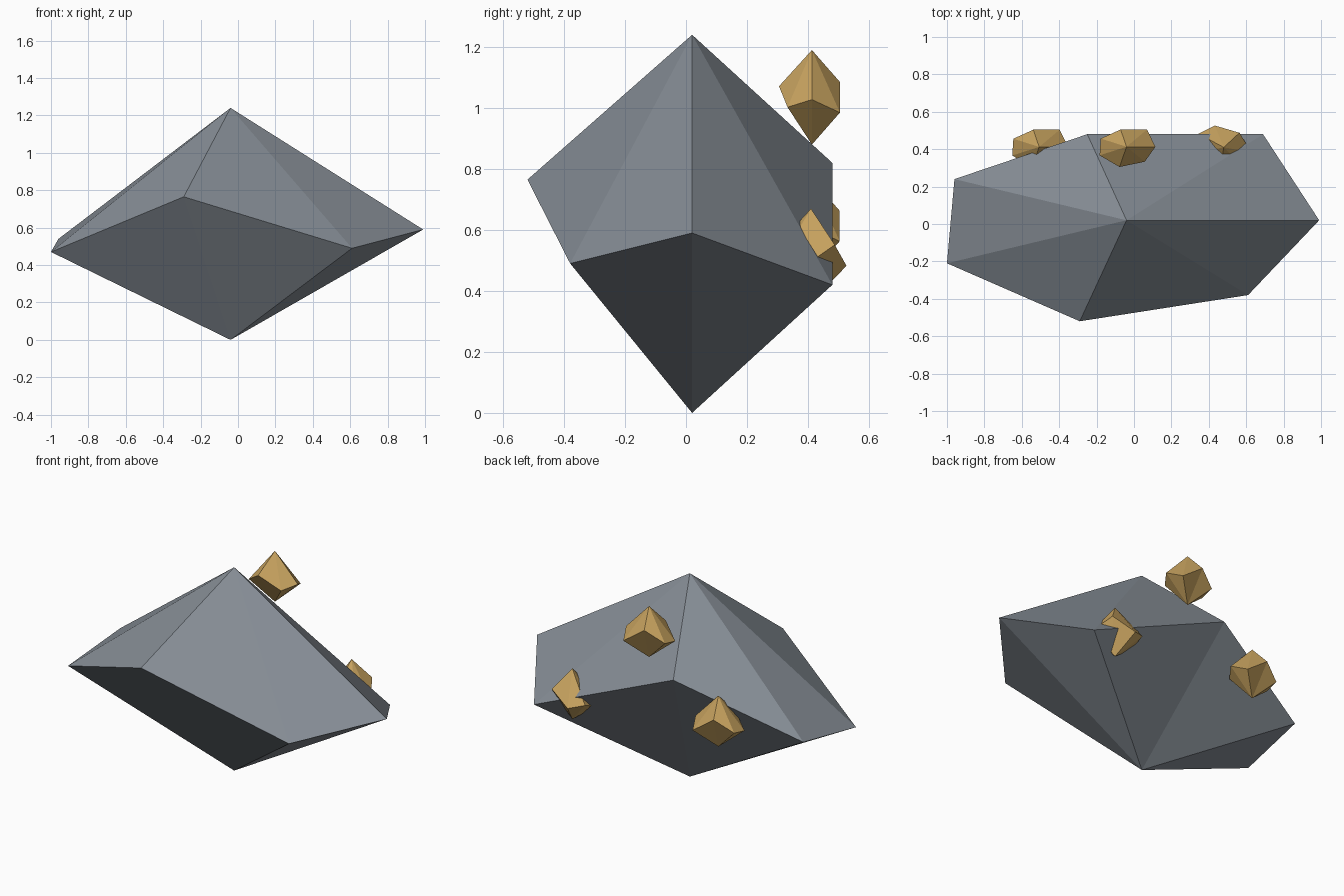
import bpy, bmesh, math
from mathutils import Matrix, Vector

if "Cube" in bpy.data.objects:
    bpy.data.objects.remove(bpy.data.objects["Cube"])

# Seven uneven belt points around the pole axis, shared by boulder and nuggets
BELT = [(1.03, 0.0, 0.59), (0.73, 0.46, 0.42), (-0.21, 0.46, 0.82),
        (-0.92, 0.22, 0.54), (-0.96, -0.23, 0.47), (-0.25, -0.54, 0.765),
        (0.65, -0.40, 0.49)]
HEIGHT = 1.24


def material(name, color):
    m = bpy.data.materials.new(name)
    m.diffuse_color = (*color, 1)
    m.use_nodes = True
    m.node_tree.nodes["Principled BSDF"].inputs["Base Color"].default_value = m.diffuse_color
    return m


def faceted_stone(name, base, scale, turn, mat):
    """Irregular seven-sided double pyramid standing on its lower tip."""
    bm = bmesh.new()
    top = bm.verts.new((0, 0, HEIGHT))
    bottom = bm.verts.new((0, 0, 0))
    belt = [bm.verts.new(p) for p in BELT]
    for i, a in enumerate(belt):
        b = belt[(i + 1) % len(belt)]
        bm.faces.new((a, b, top))
        bm.faces.new((b, a, bottom))
    bm.transform(Matrix.Translation(Vector(base))
                 @ Matrix.Rotation(math.radians(turn), 4, 'Z')
                 @ Matrix.Diagonal((*scale, 1)))
    mesh = bpy.data.meshes.new(name)
    bm.to_mesh(mesh)
    bm.free()
    mesh.materials.append(mat)
    obj = bpy.data.objects.new(name, mesh)
    bpy.context.collection.objects.link(obj)
    return obj


stone = material("slate_grey", (0.24, 0.27, 0.305))
gold = material("ore_gold", (0.59, 0.375, 0.118))

# Main rock
faceted_stone("boulder", (-0.04, 0.02, 0), (1, 1, 1), 0, stone)

# Ore nuggets along the back
NUGGET = (0.15, 0.2, 0.25)
faceted_stone("upper_nugget", (-0.04, 0.413, 0.88), NUGGET, 0, gold)
faceted_stone("right_nugget", (0.48, 0.41, 0.36), NUGGET, 152, gold)
faceted_stone("left_nugget", (-0.507, 0.412, 0.458), NUGGET, 0, gold)
